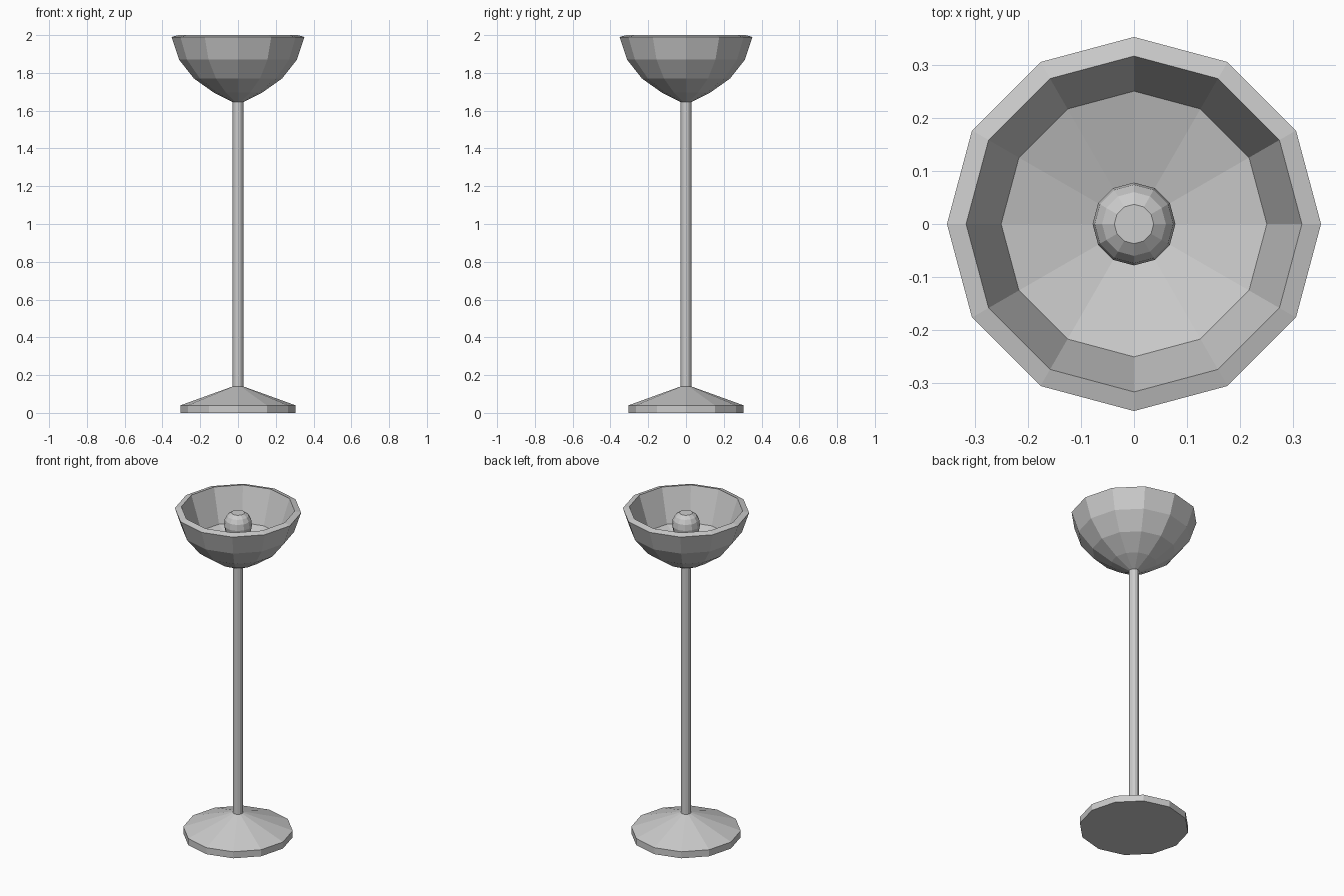
import bpy, bmesh, math

if "Cube" in bpy.data.objects:
    bpy.data.objects.remove(bpy.data.objects["Cube"])


def lathe(name, profile, sides=12):
    """Revolve (radius, z) points, listed bottom to top on the outside, into a faceted part."""
    bm = bmesh.new()
    rings = []
    for r, z in profile:
        if r == 0:
            rings.append([bm.verts.new((0, 0, z))] * sides)
        else:
            rings.append([bm.verts.new((r * math.cos(math.tau * i / sides),
                                        r * math.sin(math.tau * i / sides), z))
                          for i in range(sides)])
    for a, b in zip(rings, rings[1:]):
        for i in range(sides):
            j = (i + 1) % sides
            corners = list(dict.fromkeys((a[i], a[j], b[j], b[i])))
            bm.faces.new(corners)
    # Close open ends with flat caps
    if profile[0][0] > 0:
        bm.faces.new(rings[0][::-1])
    if profile[-1][0] > 0:
        bm.faces.new(rings[-1])
    bmesh.ops.recalc_face_normals(bm, faces=bm.faces[:])
    mesh = bpy.data.meshes.new(name)
    bm.to_mesh(mesh)
    bm.free()
    obj = bpy.data.objects.new(name, mesh)
    bpy.context.collection.objects.link(obj)
    return obj


# Flat foot with a shallow cone on top
lathe("base", [(0.305, 0), (0.305, 0.04), (0.028, 0.14)])

# Upright pole
lathe("pole", [(0.028, 0.12), (0.028, 1.66)])

# Bowl shade: outside, sloped rim, inner wall, dished floor
lathe("bowl_shade", [(0.026, 1.645), (0.127, 1.695), (0.233, 1.77), (0.312, 1.87),
                     (0.352, 1.99), (0.316, 2.0), (0.25, 1.80), (0, 1.725)])

# Light bulb standing on the bowl floor
lathe("bulb", [(0.03, 1.73), (0.04, 1.81), (0.07, 1.86), (0.078, 1.90),
               (0.074, 1.935), (0.06, 1.96), (0.037, 1.977)])
